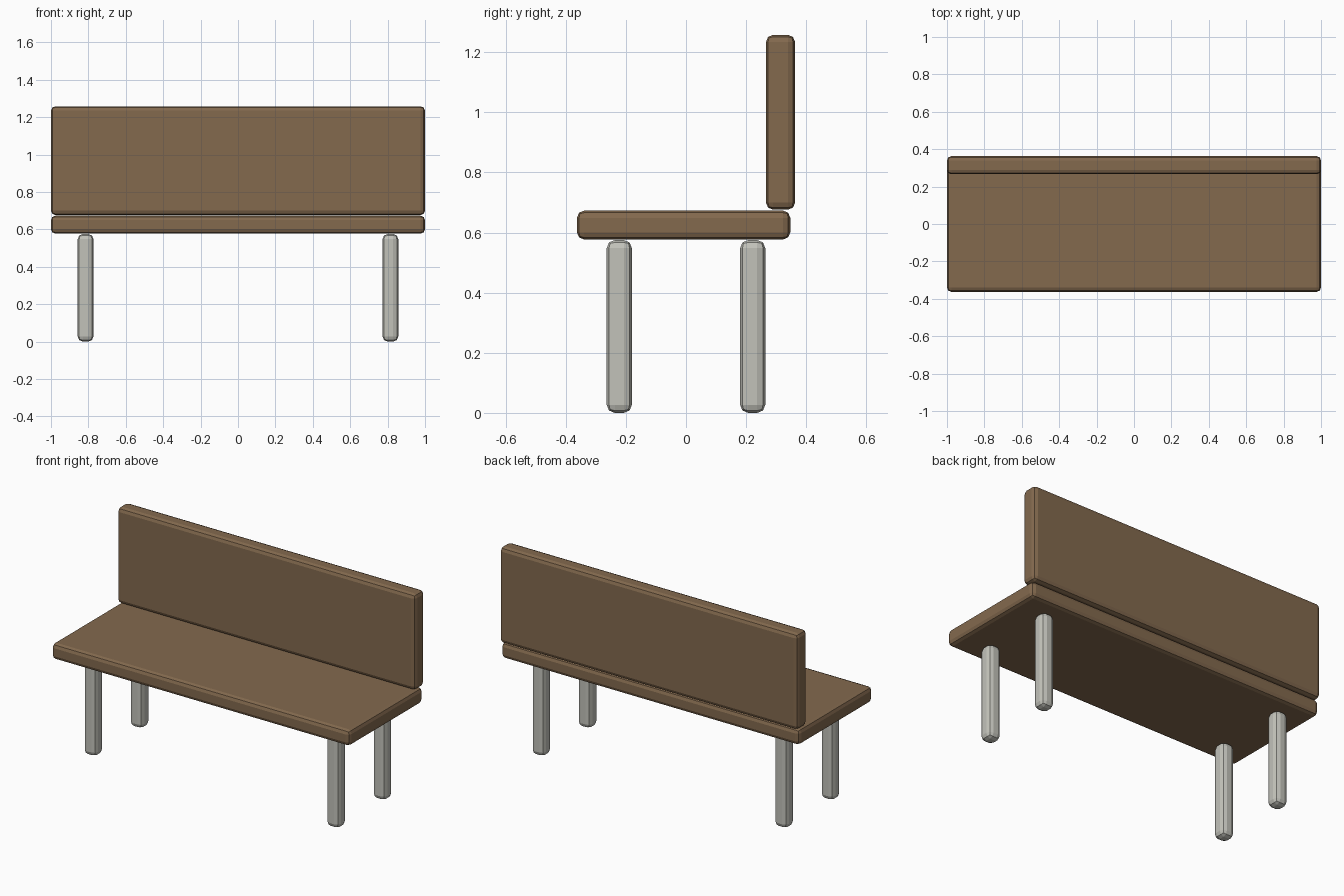
import bpy
import bmesh
from mathutils import Vector

cube = bpy.data.objects.get("Cube")
if cube:
    bpy.data.objects.remove(cube, do_unlink=True)


def make_material(name, rgb):
    mat = bpy.data.materials.new(name)
    mat.use_nodes = True
    colour = (*rgb, 1.0)
    mat.diffuse_color = colour
    bsdf = mat.node_tree.nodes["Principled BSDF"]
    bsdf.inputs["Base Color"].default_value = colour
    bsdf.inputs["Roughness"].default_value = 0.8
    return mat


def rounded_box(name, low, high, bevel, mat):
    """Box between two corners with softened edges."""
    low, high = Vector(low), Vector(high)
    size = high - low
    bm = bmesh.new()
    bmesh.ops.create_cube(bm, size=1.0)
    bmesh.ops.scale(bm, vec=size, verts=bm.verts)
    bmesh.ops.bevel(bm, geom=bm.edges[:], offset=bevel, segments=2,
                    profile=0.5, affect='EDGES')
    mesh = bpy.data.meshes.new(name)
    bm.to_mesh(mesh)
    bm.free()
    mesh.materials.append(mat)
    obj = bpy.data.objects.new(name, mesh)
    obj.location = (low + high) / 2
    bpy.context.collection.objects.link(obj)
    return obj


wood = make_material("brown wood", (0.228, 0.142, 0.076))
metal = make_material("pale grey metal", (0.54, 0.54, 0.49))

# Seat plank and backrest plank
rounded_box("seat", (-1, -0.363, 0.577), (1, 0.347, 0.673), 0.024, wood)
rounded_box("backrest", (-1, 0.266, 0.676), (1, 0.363, 1.258), 0.024, wood)

# Four legs
half = 0.042
for side, x in (("left", 0.815), ("right", -0.815)):
    for end, y in (("front", -0.222), ("back", 0.222)):
        rounded_box(f"{end}_{side}_leg", (x - half, y - half, 0),
                    (x + half, y + half, 0.575), 0.027, metal)
